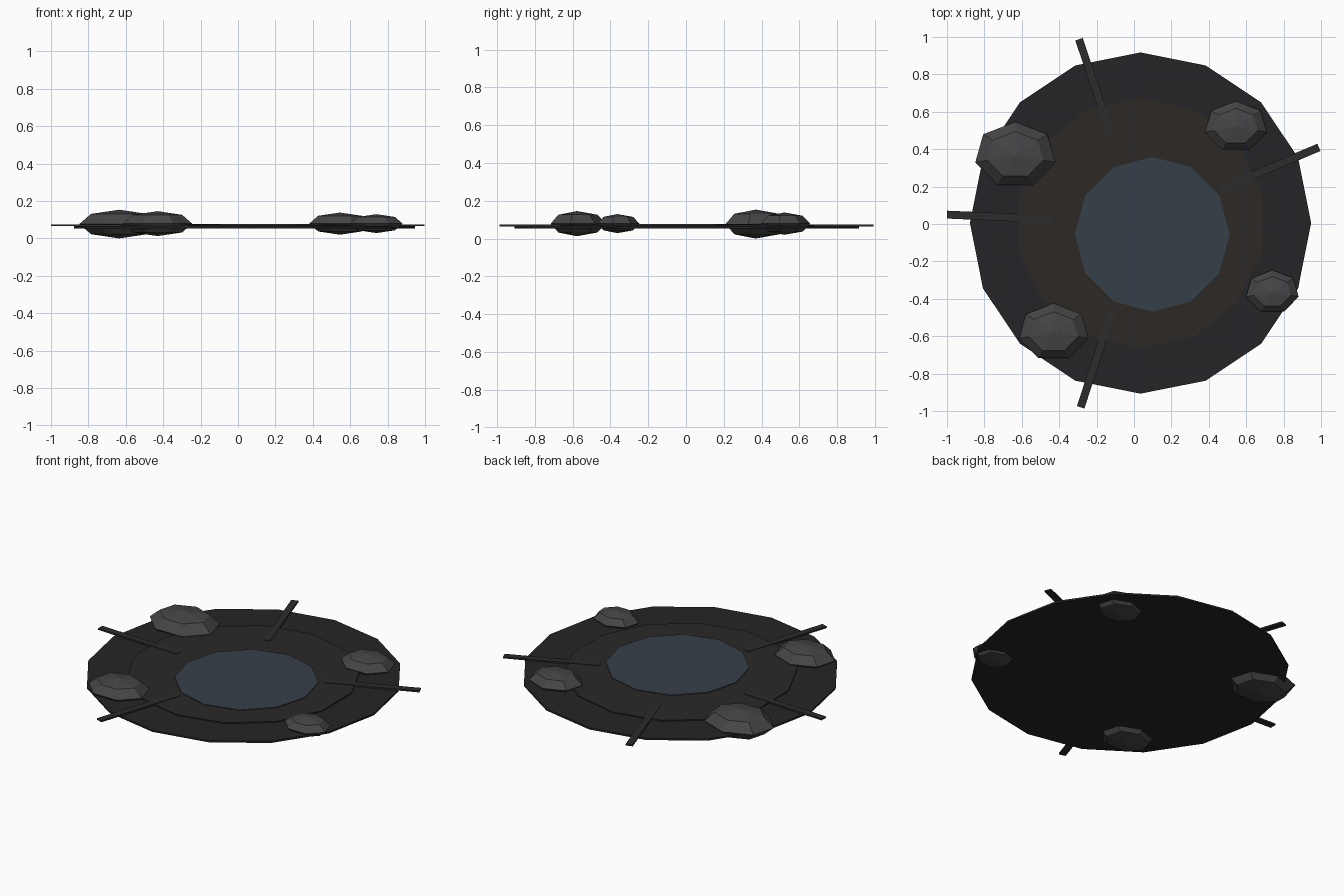
import bpy
from math import radians, cos, sin

if "Cube" in bpy.data.objects:
    bpy.data.objects.remove(bpy.data.objects["Cube"])


def material(name, rgb):
    m = bpy.data.materials.new(name)
    m.diffuse_color = (*rgb, 1)
    m.use_nodes = True
    m.node_tree.nodes["Principled BSDF"].inputs["Base Color"].default_value = m.diffuse_color
    return m


SCORCH = material("dark_soil", (0.018, 0.018, 0.020))
SOIL = material("brown_soil", (0.025, 0.022, 0.019))
WATER = material("dull_blue", (0.037, 0.050, 0.066))
CRACK = material("crack_grey", (0.025, 0.025, 0.025))
STONE = material("stone_grey", (0.060, 0.060, 0.062))


def finish(name, mat):
    ob = bpy.context.object
    ob.name = name
    ob.data.materials.append(mat)
    return ob


def disc(name, sides, radius, x, y, z0, z1, mat):
    bpy.ops.mesh.primitive_cylinder_add(vertices=sides, radius=radius, depth=z1 - z0,
                                        location=(x, y, (z0 + z1) / 2))
    return finish(name, mat)


# Stacked low-poly discs
CX, CY = 0.035, 0.005
disc("outer_disc", 16, 0.912, CX, CY, 0.054, 0.065, SCORCH)
disc("middle_disc", 14, 0.670, CX, CY, 0.060, 0.072, SOIL)
disc("centre_pool", 12, 0.414, 0.098, -0.055, 0.066, 0.077, WATER)

# Radial strips reaching past the rim
R0, R1 = 0.47, 1.036
for i, deg in enumerate((23, 108.5, 177.5, -108)):
    a, r = radians(deg), (R0 + R1) / 2
    bpy.ops.mesh.primitive_cube_add(size=1, location=(CX + r * cos(a), CY + r * sin(a), 0.070),
                                    rotation=(0, 0, a))
    finish(f"radial_strip_{i + 1}", CRACK).scale = (R1 - R0, 0.042, 0.010)

# Flattened seven-sided rocks around the rim: x, y, radius, height centre
ROCKS = ((-0.635, 0.369, 0.219, 0.0767), (0.545, 0.521, 0.169, 0.079),
         (-0.430, -0.578, 0.190, 0.079), (0.740, -0.363, 0.144, 0.079))
for i, (x, y, r, z) in enumerate(ROCKS):
    bpy.ops.mesh.primitive_uv_sphere_add(segments=7, ring_count=4, radius=r, location=(x, y, z))
    finish(f"rock_{i + 1}", STONE).scale = (1, 0.81, 0.35)
